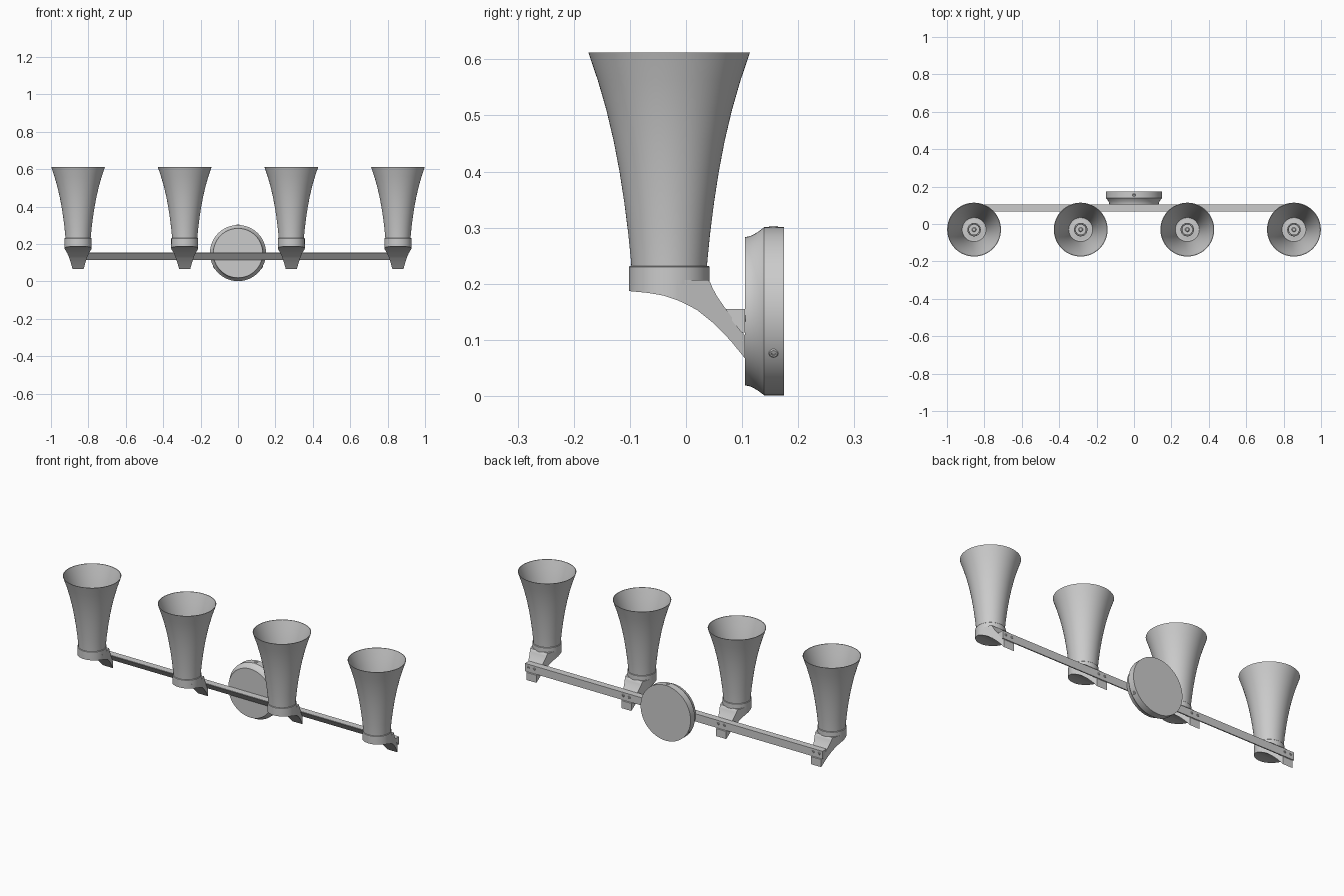
import bpy, bmesh, math
from mathutils import Matrix, Vector

if "Cube" in bpy.data.objects:
    bpy.data.objects.remove(bpy.data.objects["Cube"])

CY = -0.03                      # y of the shade axes
CUP_R = 0.072
SHADE_X = (-0.855, -0.285, 0.285, 0.855)


def make(name, verts, faces):
    me = bpy.data.meshes.new(name)
    me.from_pydata(verts, [], faces)
    bm = bmesh.new()
    bm.from_mesh(me)
    bmesh.ops.remove_doubles(bm, verts=bm.verts, dist=1e-5)
    bmesh.ops.recalc_face_normals(bm, faces=bm.faces)
    bm.to_mesh(me)
    bm.free()
    ob = bpy.data.objects.new(name, me)
    bpy.context.collection.objects.link(ob)
    bpy.ops.object.select_all(action='DESELECT')
    ob.select_set(True)
    bpy.context.view_layer.objects.active = ob
    bpy.ops.object.shade_smooth_by_angle(angle=math.radians(35))
    return ob


def lathe(name, prof, origin, axis=(0, 0, 1), n=48, closed=False):
    """Spin (radius, height) points about an axis; closed joins last to first."""
    q = Vector((0, 0, 1)).rotation_difference(Vector(axis)).to_matrix().to_4x4()
    m = Matrix.Translation(origin) @ q
    verts = [m @ Vector((r * math.cos(a), r * math.sin(a), h))
             for r, h in prof for a in (2 * math.pi * k / n for k in range(n))]
    p = len(prof)
    faces = [(i * n + k, i * n + (k + 1) % n, (i + 1) % p * n + (k + 1) % n, (i + 1) % p * n + k)
             for i in range(p if closed else p - 1) for k in range(n)]
    if not closed:
        faces += [tuple(range(n)), tuple(range((p - 1) * n, p * n))]
    return make(name, verts, faces)


def interp(pts, t):
    for (a, u), (b, v) in zip(pts, pts[1:]):
        if t <= b:
            return u + (v - u) * max(0, t - a) / (b - a)
    return pts[-1][1]


def screw(name, origin, axis, r=0.009):
    lathe(name, [(r, -0.006), (r, 0.0), (r * 0.75, 0.002), (r * 0.4, 0.002), (r * 0.3, -0.001)],
          origin, axis, n=12)


# Arm: sections along y, wide and round at the cup, narrow at the wall end
BOTTOM = [(-0.102, 0.187), (-0.07, 0.184), (-0.04, 0.179), (-0.01, 0.169), (0.02, 0.153),
          (0.05, 0.129), (0.08, 0.098), (0.105, 0.067)]
TOP = [(0.038, 0.207), (0.043, 0.203), (0.047, 0.193), (0.055, 0.178), (0.066, 0.162), (0.105, 0.108)]


def half_width(y):
    if y < -0.006:
        return math.sqrt(max(0, CUP_R ** 2 - (y - CY) ** 2))
    return 0.068 + (0.030 - 0.068) * (y + 0.006) / 0.111


def arm(x):
    ys = [CY - CUP_R * math.cos(math.radians(a)) for a in range(0, 108, 6)]
    ys += [0.005, 0.02, 0.032, 0.038, 0.043, 0.047, 0.055, 0.066, 0.08, 0.105]
    verts, faces = [], []
    for y in ys:
        w, b, t = max(half_width(y), 0.0005), interp(BOTTOM, y), interp(TOP, y)
        verts += [(x - w, y, b), (x + w, y, b), (x + w, y, t), (x - w, y, t)]
    for i in range(len(ys) - 1):
        for k in range(4):
            a, b = i * 4 + k, i * 4 + (k + 1) % 4
            faces.append((a, b, b + 4, a + 4))
    e = len(verts) - 4
    faces += [(0, 1, 2, 3), (e, e + 1, e + 2, e + 3)]
    make("arm", verts, faces)


for x in SHADE_X:
    o = (x, CY, 0)
    arm(x)
    # Cup collar with a shallow recess for the shade
    lathe("cup", [(CUP_R, 0.2), (CUP_R, 0.230), (0.0705, 0.232), (0.069, 0.232), (0.069, 0.222)], o)
    # Flared thin-walled glass shade, open at the top
    outer = [(0.067, 0.223), (0.068, 0.24), (0.073, 0.29), (0.080, 0.345), (0.0885, 0.40),
             (0.099, 0.455), (0.112, 0.51), (0.127, 0.562), (0.144, 0.612)]
    inner = [(r - 0.003, z) for r, z in reversed(outer)]
    lathe("shade", outer + inner, o, n=64, closed=True)
    # Lamp socket: hollow sleeve with a centre contact
    lathe("socket", [(0.055, 0.221), (0.055, 0.228), (0.036, 0.230), (0.036, 0.285), (0.034, 0.288),
                     (0.029, 0.288), (0.027, 0.284), (0.027, 0.240)], o, n=32)
    lathe("socket_contact", [(0.012, 0.238), (0.012, 0.246), (0.008, 0.250)], o, n=16)
    # Fixing screws on the back of the bar
    for dx in (-0.018, 0.018):
        screw("bar_screw", (x + dx, 0.105, 0.138), (0, 1, 0), 0.007)

# Cross bar with a sloping front face
section = [(0.068, 0.155), (0.105, 0.155), (0.105, 0.113), (0.099, 0.113), (0.068, 0.152)]
n = len(section)
verts = [(x, y, z) for x in (-0.893, 0.893) for y, z in section]
make("cross_bar", verts, [(k, (k + 1) % n, (k + 1) % n + n, k + n) for k in range(n)]
     + [tuple(range(n)), tuple(range(n, 2 * n))])

# Round wall plate with a coved front edge
PZ, PR = 0.151, 0.150
lathe("wall_plate", [(PR, -0.175), (PR, -0.139), (0.148, -0.137), (0.142, -0.129), (0.137, -0.121),
                     (0.1335, -0.113), (0.132, -0.105)], (0, 0, PZ), (0, -1, 0), n=64)
for a in (90, 210, 330):
    d = Vector((math.cos(math.radians(a)), 0, math.sin(math.radians(a))))
    screw("plate_screw", Vector((0, 0.156, PZ)) + d * (PR - 0.0005), d)
